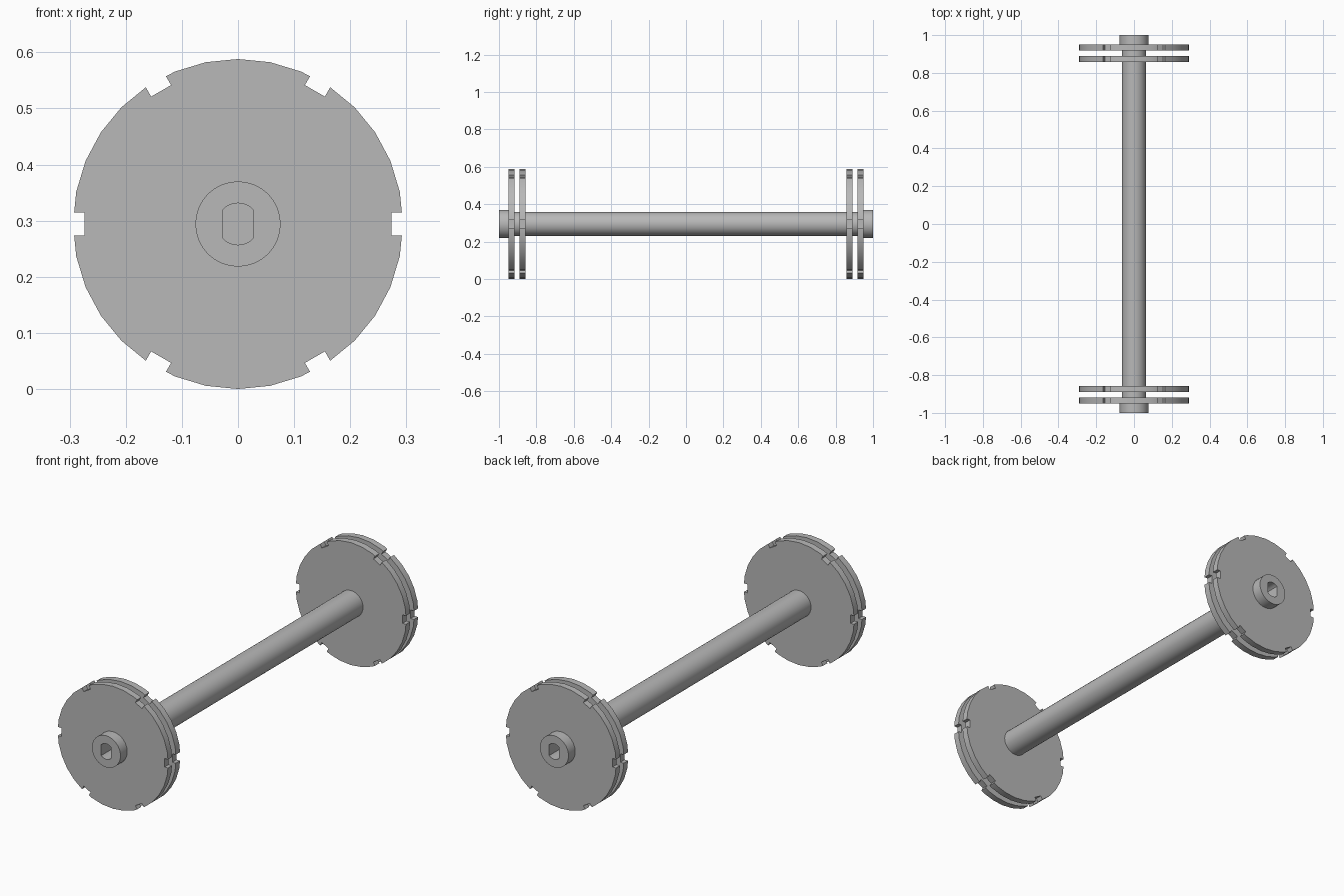
import bpy, bmesh, math

if "Cube" in bpy.data.objects:
    bpy.data.objects.remove(bpy.data.objects["Cube"])

CZ = 0.294          # height of the axle centre line
DISC_R = 0.294
SIDES = 32

grey = bpy.data.materials.new("mid grey")
grey.diffuse_color = (0.48, 0.48, 0.48, 1)
grey.use_nodes = True
grey.node_tree.nodes["Principled BSDF"].inputs["Base Color"].default_value = grey.diffuse_color


def circle(r, n=SIDES):
    return [(r * math.cos(2 * math.pi * i / n), r * math.sin(2 * math.pi * i / n)) for i in range(n)]


def notched_circle(r, floor, half_w, notches=6):
    """Round outline with square notches cut evenly into its rim."""
    step = 2 * math.pi / SIDES
    gap = math.asin(half_w / r)
    pts = []
    for i in range(SIDES):
        a = i * step
        off = min(abs(a - k * 2 * math.pi / notches) for k in range(notches + 1))
        if off > gap + 0.002:
            pts.append((a, (r * math.cos(a), r * math.sin(a))))
    for k in range(notches):
        t = k * 2 * math.pi / notches
        for s in (-1, 1):
            a = t + s * gap
            rim = r * math.cos(step / 2) / math.cos(a % step - step / 2)
            pts.append((a, (rim * math.cos(a), rim * math.sin(a))))
            pts.append((a - s * gap / 2, (floor * math.cos(t) - s * half_w * math.sin(t),
                                          floor * math.sin(t) + s * half_w * math.cos(t))))
    return [p for _, p in sorted(pts)]


def double_flat(r, half_w, n=8):
    """Round outline with two upright flat sides."""
    a0 = math.acos(half_w / r)
    arc = [a0 + (math.pi - 2 * a0) * i / n for i in range(n + 1)]
    return [(r * math.cos(a), r * math.sin(a)) for a in arc + [a + math.pi for a in arc]]


def prism(name, outline, y0, y1):
    """Extrude an x-z outline along y."""
    bm = bmesh.new()
    face = bm.faces.new([bm.verts.new((x, y0, z + CZ)) for x, z in outline])
    ext = bmesh.ops.extrude_face_region(bm, geom=[face])
    moved = [g for g in ext["geom"] if isinstance(g, bmesh.types.BMVert)]
    bmesh.ops.translate(bm, verts=moved, vec=(0, y1 - y0, 0))
    bmesh.ops.recalc_face_normals(bm, faces=bm.faces)
    me = bpy.data.meshes.new(name)
    bm.to_mesh(me)
    bm.free()
    me.materials.append(grey)
    ob = bpy.data.objects.new(name, me)
    bpy.context.collection.objects.link(ob)
    return ob


def cut(ob, cutters):
    for c in cutters:
        mod = ob.modifiers.new("cut", 'BOOLEAN')
        mod.operation, mod.solver, mod.object = 'DIFFERENCE', 'EXACT', c
    bpy.context.view_layer.update()
    me = bpy.data.meshes.new_from_object(ob.evaluated_get(bpy.context.evaluated_depsgraph_get()))
    ob.modifiers.clear()
    ob.data = me


parts = []
sockets = []
bore = prism("bore_cutter", circle(0.06), -1.2, 1.2)

# Long rod
rod = prism("rod", circle(0.064), -0.945, 0.945)
parts.append(rod)

for side, s in (("front", -1), ("back", 1)):
    # Keyed blind socket in each end
    socket = prism(side + "_socket_cutter", double_flat(0.0372, 0.0265), s * 0.86, s * 1.1)
    sockets.append(socket)

    # End hub
    hub = prism(side + "_hub", circle(0.076), s * 0.94, s * 1.0)
    cut(hub, [socket])
    parts.append(hub)

    # Pair of notched discs
    for label, y0, y1 in (("inner", 0.857, 0.889), ("outer", 0.918, 0.949)):
        disc = prism(f"{side}_{label}_disc", notched_circle(DISC_R, 0.274, 0.0205), s * y0, s * y1)
        cut(disc, [bore])
        parts.append(disc)

cut(rod, sockets)

for c in sockets + [bore]:
    bpy.data.objects.remove(c, do_unlink=True)

# Smooth curved walls, crisp edges
bpy.ops.object.select_all(action='DESELECT')
for ob in parts:
    ob.select_set(True)
bpy.context.view_layer.objects.active = rod
bpy.ops.object.shade_smooth_by_angle(angle=math.radians(30))
